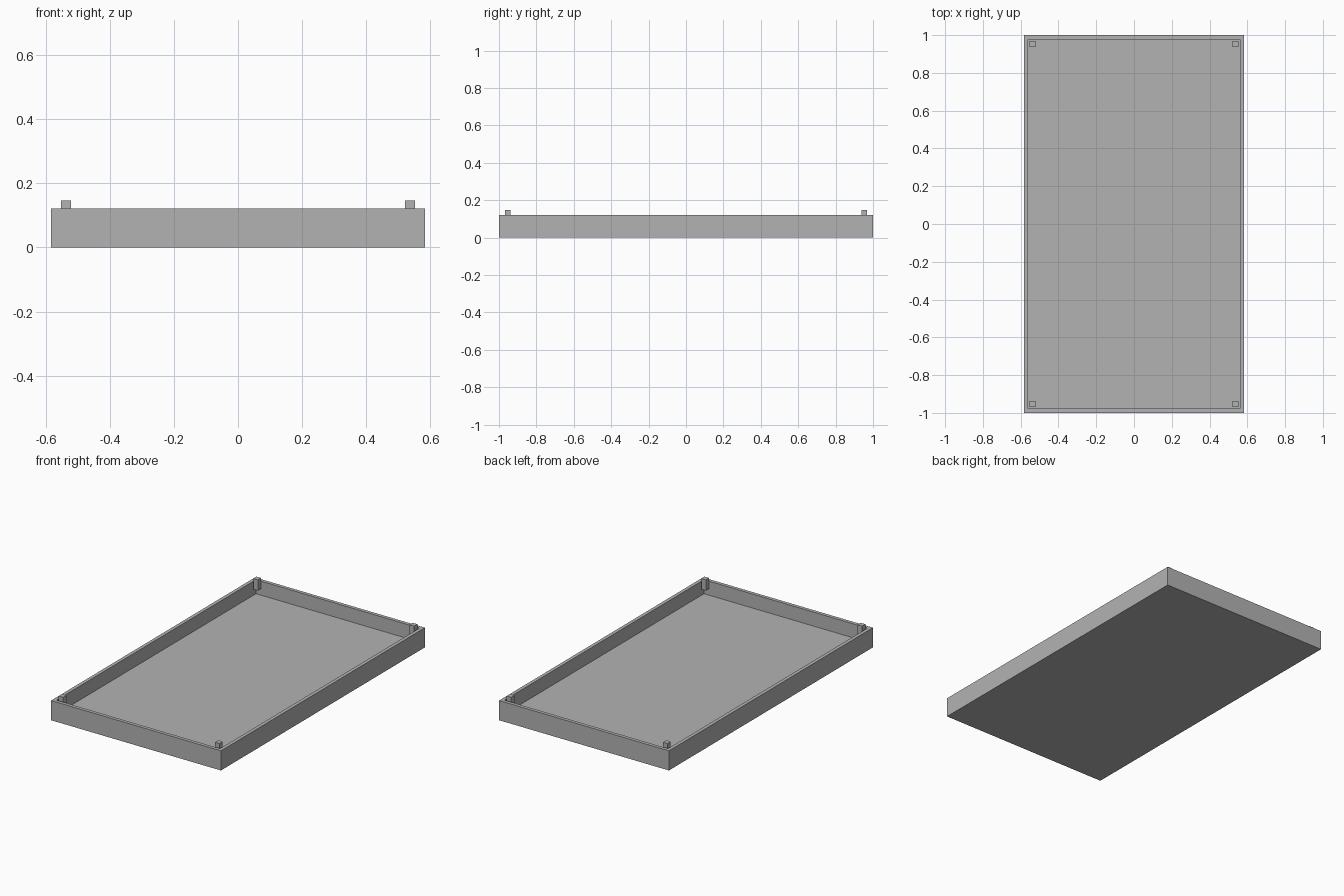
import bpy
import bmesh
from mathutils import Matrix, Vector

if "Cube" in bpy.data.objects:
    bpy.data.objects.remove(bpy.data.objects["Cube"])

HALF_X, HALF_Y, HEIGHT = 0.583, 1.0, 0.122
WALL, FLOOR = 0.031, 0.035
PEG, PEG_BOTTOM, PEG_TOP = 0.031, 0.08, 0.147

grey = bpy.data.materials.new("plain_grey")
grey.use_nodes = True
colour = (0.45, 0.45, 0.45, 1)
grey.diffuse_color = colour
grey.node_tree.nodes["Principled BSDF"].inputs["Base Color"].default_value = colour


def add_box(bm, low, high):
    low, high = Vector(low), Vector(high)
    place = Matrix.Translation((low + high) / 2) @ Matrix.Diagonal((*(high - low), 1))
    bmesh.ops.create_cube(bm, size=1, matrix=place)


def finish(bm, name):
    mesh = bpy.data.meshes.new(name)
    bm.to_mesh(mesh)
    bm.free()
    mesh.materials.append(grey)
    obj = bpy.data.objects.new(name, mesh)
    bpy.context.collection.objects.link(obj)


# Shallow open tray: inset the top face and sink it to the floor
bm = bmesh.new()
add_box(bm, (-HALF_X, -HALF_Y, 0), (HALF_X, HALF_Y, HEIGHT))
bm.normal_update()
top = max(bm.faces, key=lambda f: f.calc_center_median().z)
bmesh.ops.inset_region(bm, faces=[top], thickness=WALL)
sunk = bmesh.ops.extrude_discrete_faces(bm, faces=[top])["faces"][0]
bmesh.ops.translate(bm, verts=sunk.verts, vec=(0, 0, FLOOR - HEIGHT))
finish(bm, "tray")

# Locating pegs in the four inner corners
for side, sx in (("left", 1), ("right", -1)):
    for end, sy in (("front", -1), ("back", 1)):
        bm = bmesh.new()
        x = sx * (HALF_X - WALL - PEG / 2)
        y = sy * (HALF_Y - WALL - PEG / 2)
        add_box(bm, (x - PEG / 2, y - PEG / 2, PEG_BOTTOM),
                (x + PEG / 2, y + PEG / 2, PEG_TOP))
        finish(bm, f"{end}_{side}_peg")
